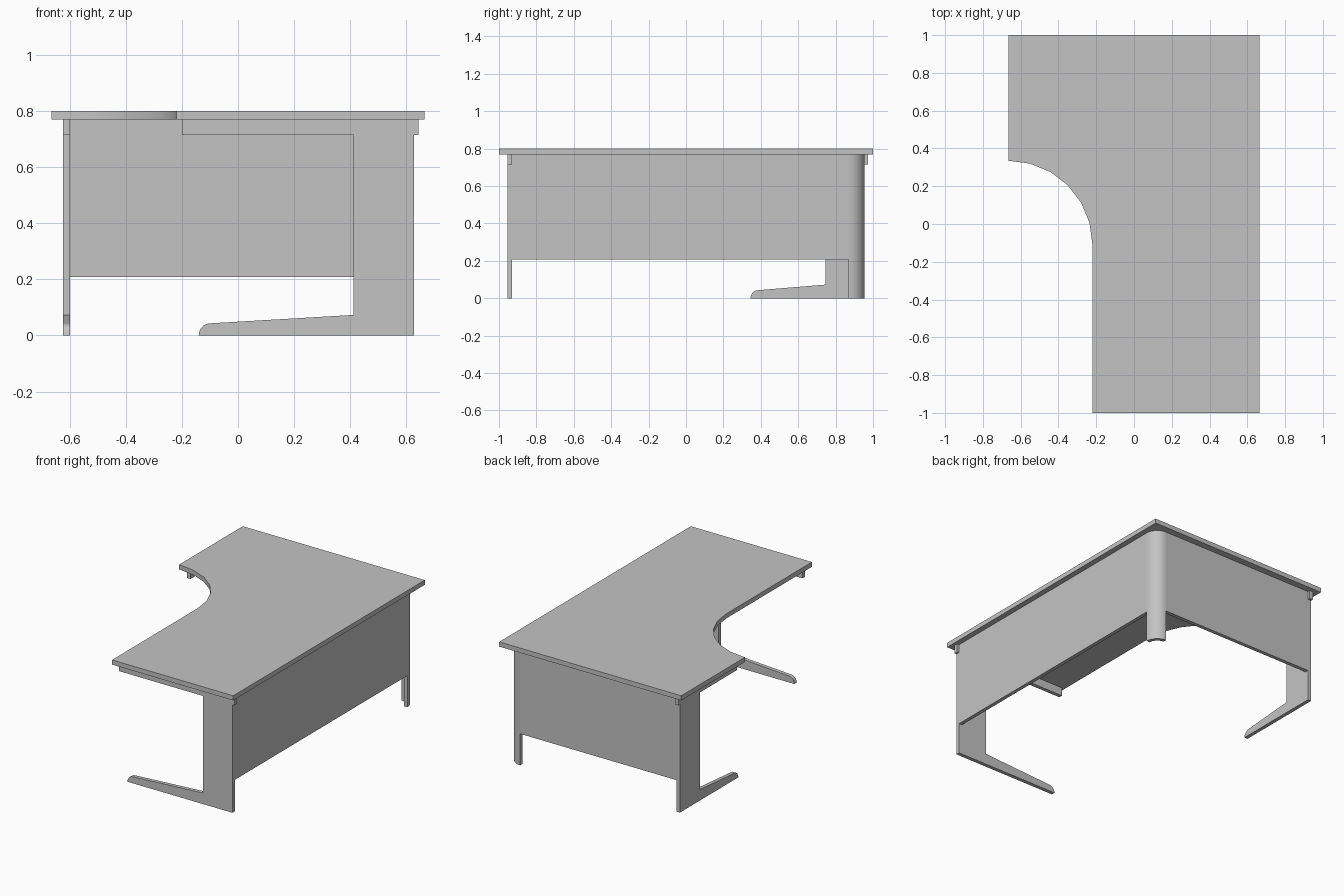
import bpy, bmesh, math
from mathutils import Vector

cube = bpy.data.objects.get("Cube")
if cube:
    bpy.data.objects.remove(cube, do_unlink=True)

# One plain grey for the whole desk
grey = bpy.data.materials.new("light grey")
grey.diffuse_color = (0.55, 0.55, 0.55, 1)
grey.use_nodes = True
grey.node_tree.nodes["Principled BSDF"].inputs["Base Color"].default_value = (0.55, 0.55, 0.55, 1)

TOP, UNDER, BEAM, PANEL = 0.80, 0.769, 0.714, 0.208   # heights
T = 0.025                                             # board thickness


def arc(cx, cy, rx, ry, a0, a1, n):
    """Points on an elliptical arc, angles in degrees."""
    angles = [math.radians(a0 + (a1 - a0) * i / n) for i in range(n + 1)]
    return [(cx + rx * math.cos(a), cy + ry * math.sin(a)) for a in angles]


def prism(name, profile, place, depth):
    """Extrude a 2D profile, mapped to 3D by place, along the vector depth."""
    bm = bmesh.new()
    face = bm.faces.new([bm.verts.new(place(u, v)) for u, v in profile])
    out = bmesh.ops.extrude_face_region(bm, geom=[face])
    moved = [g for g in out["geom"] if isinstance(g, bmesh.types.BMVert)]
    bmesh.ops.translate(bm, vec=Vector(depth), verts=moved)
    bmesh.ops.recalc_face_normals(bm, faces=bm.faces)
    mesh = bpy.data.meshes.new(name)
    bm.to_mesh(mesh)
    bm.free()
    mesh.materials.append(grey)
    obj = bpy.data.objects.new(name, mesh)
    bpy.context.collection.objects.link(obj)
    bpy.ops.object.select_all(action="DESELECT")
    obj.select_set(True)
    bpy.context.view_layer.objects.active = obj
    bpy.ops.object.shade_smooth_by_angle(angle=math.radians(30))
    return obj


def rect(u0, u1, v0, v1):
    return [(u0, v0), (u1, v0), (u1, v1), (u0, v1)]


def leg_profile(back, column, toe, beam_front, beam_back):
    """Cantilever leg: low tapering foot, wide column and top support beam."""
    toe_curve = arc(toe + 0.04, 0, 0.04, 0.043, 180, 90, 5)
    return [(back, 0)] + toe_curve + [
        (column, 0.073), (column, BEAM), (beam_front, BEAM), (beam_front, UNDER),
        (beam_back, UNDER), (beam_back, BEAM), (back, BEAM)]


# Desk top with a curved inner corner
top_outline = [(-0.22, -1), (0.665, -1), (0.665, 1), (-0.665, 1)]
top_outline += arc(-0.665, -0.11, 0.445, 0.445, 90, 0, 6)
prism("desk_top", top_outline, lambda u, v: (u, v, UNDER), (0, 0, TOP - UNDER))

# Legs at the two free ends
prism("front_leg", leg_profile(0.628, 0.412, -0.14, -0.20, 0.643),
      lambda u, v: (u, -0.955, v), (0, T, 0))
prism("side_leg", leg_profile(0.955, 0.747, 0.345, 0.36, 0.972),
      lambda u, v: (-0.624, u, v), (T, 0, 0))

# Privacy panels
prism("long_panel", rect(-0.93, 0.87, PANEL, UNDER),
      lambda u, v: (0.628 - T, u, v), (T, 0, 0))
prism("short_panel", rect(-0.599, 0.543, PANEL, UNDER),
      lambda u, v: (u, 0.955 - T, v), (0, T, 0))

# Rounded corner post joining the panels
post = arc(0.543, 0.87, 0.085, 0.085, 0, 90, 10) + arc(0.543, 0.87, 0.06, 0.06, 90, 0, 10)
prism("corner_post", post, lambda u, v: (u, v, 0), (0, 0, UNDER))
